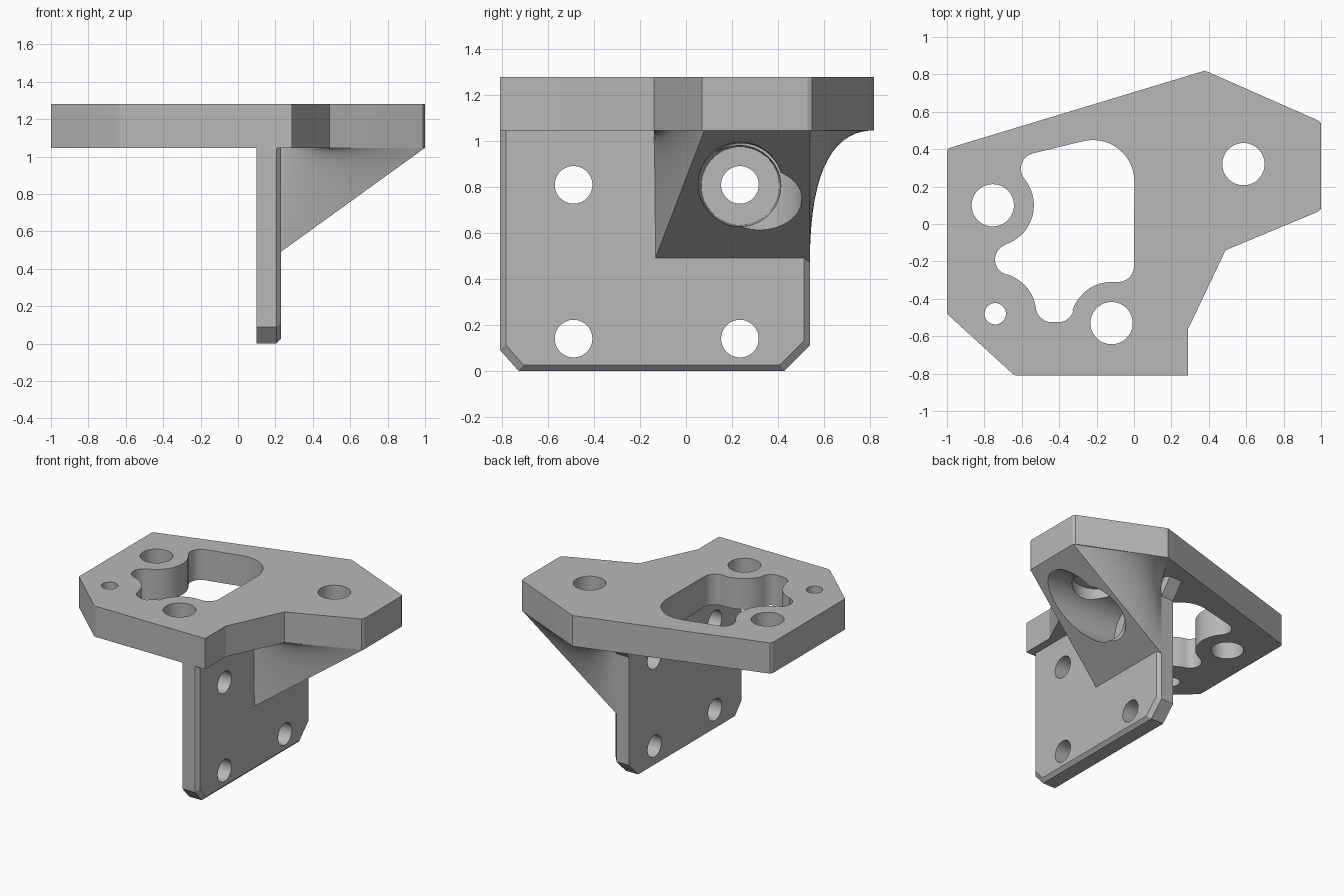
import bpy, bmesh
from math import radians, cos, sin, ceil
from mathutils import Vector

cube = bpy.data.objects.get("Cube")
if cube:
    bpy.data.objects.remove(cube, do_unlink=True)

grey = bpy.data.materials.new("plain grey")
grey.use_nodes = True
colour = (0.48, 0.48, 0.48, 1)
grey.diffuse_color = colour
for node in grey.node_tree.nodes:
    if node.type == 'BSDF_PRINCIPLED':
        node.inputs["Base Color"].default_value = colour

BOTTOM, TOP = 1.047, 1.28      # deck heights
BACK, FACE = 0.10, 0.23        # wall faces along x
CHAMFER = 0.025


def loft(name, rings):
    """Closed solid skinned through rings of equal length."""
    bm = bmesh.new()
    loops = [[bm.verts.new(p) for p in ring] for ring in rings]
    bm.faces.new(loops[0])
    bm.faces.new(loops[-1])
    for a, b in zip(loops, loops[1:]):
        for i in range(len(a)):
            j = (i + 1) % len(a)
            bm.faces.new((a[i], a[j], b[j], b[i]))
    bmesh.ops.recalc_face_normals(bm, faces=bm.faces)
    mesh = bpy.data.meshes.new(name)
    bm.to_mesh(mesh)
    bm.free()
    mesh.materials.append(grey)
    obj = bpy.data.objects.new(name, mesh)
    bpy.context.collection.objects.link(obj)
    return obj


def arc(x, y, r, start, end):
    n = max(3, ceil(abs(end - start) / 8))
    angles = [radians(start + (end - start) * i / n) for i in range(n + 1)]
    return [(x + r * cos(a), y + r * sin(a)) for a in angles]


def circle(x, y, r):
    return arc(x, y, r, 0, 360)[:-1]


def upright(points, z):
    return [(x, y, z) for x, y in points]


def sideways(points, x):
    return [(x, y, z) for y, z in points]


def cut(obj, cutters):
    for cutter in cutters:
        mod = obj.modifiers.new("cut", 'BOOLEAN')
        mod.operation = 'DIFFERENCE'
        mod.solver = 'EXACT'
        mod.object = cutter
        bpy.context.view_layer.objects.active = obj
        bpy.ops.object.modifier_apply(modifier=mod.name)
        bpy.data.objects.remove(cutter, do_unlink=True)


# Deck: angular outline
outline = [(-1, 0.39), (-0.99, 0.405), (-0.96, 0.415), (0.38, 0.82), (0.97, 0.56),
           (0.99, 0.55), (1, 0.53), (1, 0.09), (0.99, 0.07), (0.97, 0.06),
           (0.49, -0.14), (0.29, -0.56), (0.29, -0.81), (-0.63, -0.81),
           (-0.65, -0.8), (-1, -0.48)]
deck = loft("deck", [upright(outline, BOTTOM), upright(outline, TOP)])

# Window curving around three screw bosses
window = (arc(-0.22, 0.227, 0.222, 0, 105)
          + arc(-0.52, 0.295, 0.085, 105, 220)
          + arc(-0.755, 0.1, 0.22, 40, -72)
          + arc(-0.66, -0.19, 0.083, 108, 254)
          + arc(-0.742, -0.48, 0.22, 74, 7.5)
          + arc(-0.44, -0.44, 0.085, 187, 270)
          + arc(-0.405, -0.44, 0.085, 270, 342)
          + arc(-0.12, -0.53, 0.22, 162, 90)
          + arc(-0.085, -0.225, 0.085, 270, 360))
deck_holes = [window] + [circle(*c) for c in (
    (-0.755, 0.1, 0.113), (-0.742, -0.48, 0.057),
    (-0.12, -0.53, 0.113), (0.585, 0.32, 0.113))]
cut(deck, [loft("deck_cutter", [upright(h, 1), upright(h, 1.4)]) for h in deck_holes])

# Wall: clipped lower corners, flared top rear, chamfered outer edge
profile = [(-0.81, 0.09), (-0.73, 0), (0.43, 0), (0.54, 0.11),
           (0.54, 0.93), (0.63, BOTTOM), (-0.81, BOTTOM)]
mid, half = -0.135, 0.675
inset = [(mid + (y - mid) * (1 - CHAMFER / half),
          CHAMFER + z * (1 - CHAMFER / BOTTOM)) for y, z in profile]
wall = loft("wall", [sideways(profile, BACK), sideways(profile, FACE - CHAMFER),
                     sideways(inset, FACE)])
wall_holes = [circle(y, z, 0.082) for y in (-0.49, 0.235) for z in (0.14, 0.81)]
cut(wall, [loft("wall_cutter", [sideways(h, 0), sideways(h, 0.4)]) for h in wall_holes])

# Gusset: twisted ruled sides between the wall and the deck rim
STEPS = 16
start_x, start_z = FACE - CHAMFER, 0.473
rings = []
for i in range(STEPS + 1):
    t = i / STEPS
    z = start_z + (BOTTOM - start_z) * t
    front_wall, rear_wall = Vector((start_x, -0.14, z)), Vector((start_x, 0.54, z))
    front_rim = Vector((1, 0.08, BOTTOM)).lerp(Vector((0.49, -0.14, BOTTOM)), t)
    rear_rim = Vector((1, 0.54, BOTTOM)).lerp(Vector((0.38, 0.82, BOTTOM)), t)
    along = [k / STEPS for k in range(STEPS + 1)]
    rings.append([front_wall.lerp(front_rim, u) for u in along]
                 + [rear_rim.lerp(rear_wall, u) for u in along])
gusset = loft("gusset", rings)

# Screw-head recesses: one toward the wall, one toward the deck
cut(gusset, [
    loft("side_recess", [sideways(circle(0.237, 0.805, 0.168), 0.15),
                         sideways(circle(0.237, 0.805, 0.2), 1.2)]),
    loft("under_recess", [upright(circle(0.585, 0.32, 0.185), 0.3),
                          upright(circle(0.585, 0.32, 0.185), 1.2)])])

# Smooth bores and twisted sides, crisp edges elsewhere
bpy.ops.object.select_all(action='DESELECT')
for obj in (deck, wall, gusset):
    obj.select_set(True)
bpy.context.view_layer.objects.active = deck
bpy.ops.object.shade_smooth_by_angle(angle=radians(18))
